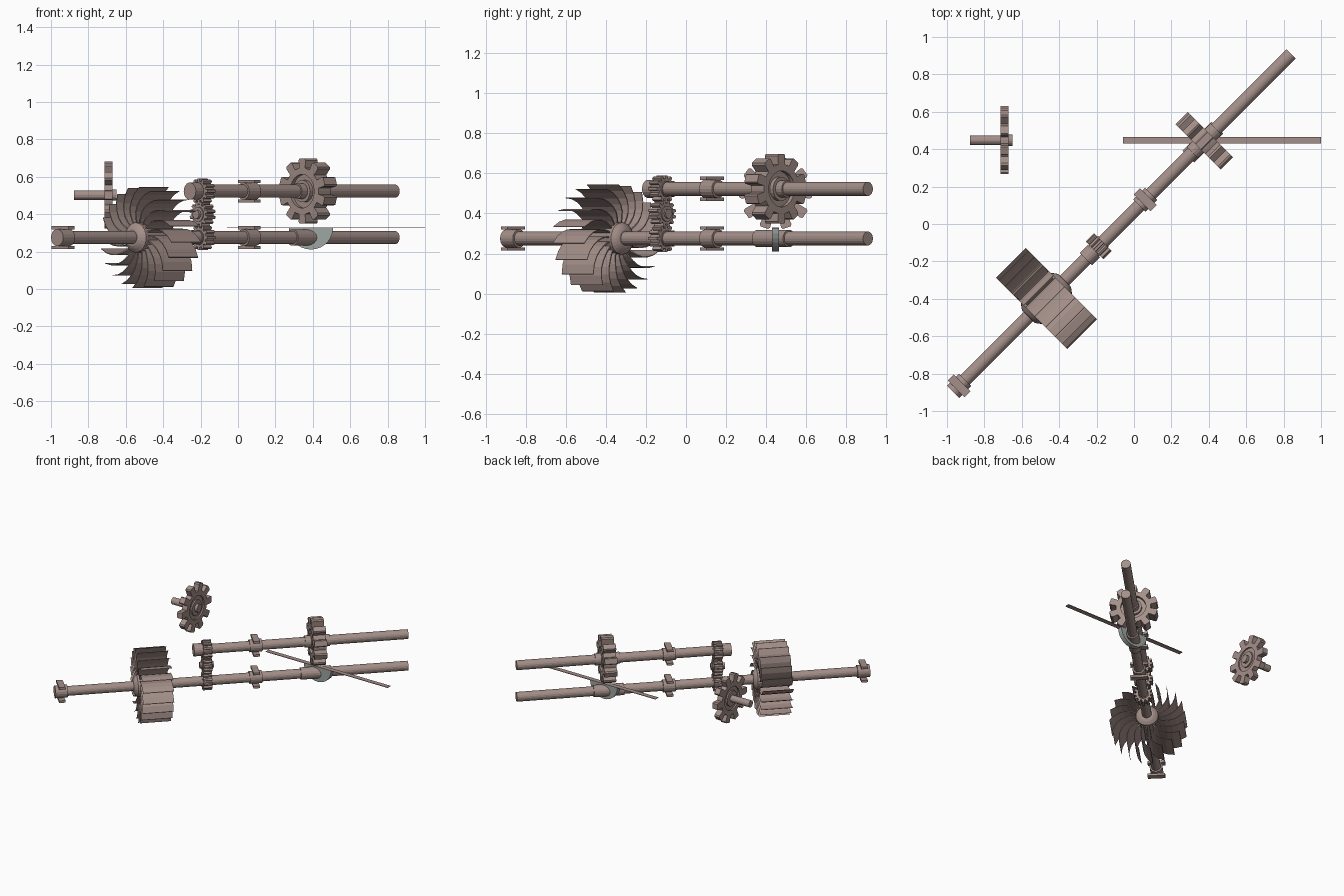
import bpy, bmesh, math
from mathutils import Matrix, Vector

if "Cube" in bpy.data.objects:
    bpy.data.objects.remove(bpy.data.objects["Cube"])

def material(name, col):
    m = bpy.data.materials.new(name)
    m.diffuse_color = (*col, 1)
    m.use_nodes = True
    m.node_tree.nodes["Principled BSDF"].inputs["Base Color"].default_value = m.diffuse_color
    return m

BROWN = material("dusty brown", (0.37, 0.275, 0.25))
GREY = material("cool grey", (0.34, 0.38, 0.37))

S = math.sqrt(0.5)
ZL, ZU = 0.275, 0.523

def frame(z):
    """Local x = along the diagonal shaft, y = across it, z = up."""
    return Matrix(((S, S, 0, -0.035), (S, -S, 0, 0.035), (0, 0, 1, z), (0, 0, 0, 1)))

LOW, MID, UP = frame(ZL), frame(0.399), frame(ZU)
SIDE = Matrix.Translation((0, 0.448, 0.502))     # axis along world x

def finish(bm, name, M, mat=BROWN):
    bm.transform(M)
    bmesh.ops.recalc_face_normals(bm, faces=bm.faces)
    me = bpy.data.meshes.new(name)
    bm.to_mesh(me)
    bm.free()
    me.materials.append(mat)
    ob = bpy.data.objects.new(name, me)
    bpy.context.collection.objects.link(ob)
    return ob

def lathe(name, M, profile, n=18, closed=False):
    """Spin (along, radius) points about local x."""
    bm = bmesh.new()
    rings = [[bm.verts.new((a, r * math.cos(2 * math.pi * k / n), r * math.sin(2 * math.pi * k / n)))
              for k in range(n)] for a, r in profile]
    pairs = list(zip(rings, rings[1:]))
    if closed:
        pairs.append((rings[-1], rings[0]))
    else:
        bm.faces.new(rings[0])
        bm.faces.new(rings[-1])
    for p, q in pairs:
        for k in range(n):
            j = (k + 1) % n
            bm.faces.new((p[k], p[j], q[j], q[k]))
    return finish(bm, name, M)

def rod(name, M, a0, a1, r, n=18):
    return lathe(name, M, [(a0, r), (a1, r)], n)

def box(name, M, lo, hi, mat=BROWN):
    bm = bmesh.new()
    bmesh.ops.create_cube(bm, size=1)
    for v in bm.verts:
        v.co = Vector([(l + h) / 2 + c * (h - l) for l, h, c in zip(lo, hi, v.co)])
    return finish(bm, name, M, mat)

def gear(name, M, a, width, teeth, bore, root, tip, phase=0):
    """Toothed ring with an open bore, centred at a along local x."""
    outline = []
    p = 2 * math.pi / teeth
    for t in range(teeth):
        for f, r in ((-0.5, root), (-0.29, root), (-0.25, tip * 0.95), (-0.18, tip),
                     (0.18, tip), (0.25, tip * 0.95), (0.29, root)):
            outline.append((phase + (t + f) * p, r))
    bm = bmesh.new()
    def ring(x, inner):
        return [bm.verts.new((x, (bore if inner else r) * math.cos(th), (bore if inner else r) * math.sin(th)))
                for th, r in outline]
    x0, x1 = a - width / 2, a + width / 2
    loops = [ring(x0, True), ring(x0, False), ring(x1, False), ring(x1, True)]
    n = len(outline)
    for p_, q_ in zip(loops, loops[1:] + loops[:1]):
        for k in range(n):
            j = (k + 1) % n
            bm.faces.new((p_[k], p_[j], q_[j], q_[k]))
    return finish(bm, name, M)

# shafts
rod("lower_shaft", LOW, -1.305, 1.237, 0.035)
rod("upper_shaft", UP, -0.30, 1.237, 0.035)
rod("upper_shaft_end_collar", UP, -0.315, -0.255, 0.046)
rod("middle_pinion_axle", MID, -0.27, -0.17, 0.024)

# bearings: collar between two flat plates
for name, M, a in (("end_bearing", LOW, -1.273), ("lower_bearing", LOW, 0.134), ("upper_bearing", UP, 0.134)):
    rod(name + "_collar", M, a - 0.045, a + 0.045, 0.046)
    for s, tag in ((1, "top"), (-1, "bottom")):
        z0, z1 = sorted((s * 0.044, s * 0.061))
        box(f"{name}_{tag}_plate", M, (a - 0.023, -0.063, z0), (a + 0.023, 0.063, z1))

# three meshing pinions
for name, M, ph in (("lower", LOW, 0), ("middle", MID, math.pi / 12), ("upper", UP, 0)):
    gear(name + "_pinion", M, -0.218, 0.062, 12, 0.02, 0.052, 0.068, ph)
    rod(name + "_pinion_hub", M, -0.255, -0.18, 0.04)

# large gears: toothed rim, thin web, hub
for name, M, a, w, tip, ph in (("upper_gear", UP, 0.58, 0.092, 0.175, math.pi / 2),
                               ("loose_gear", SIDE, -0.693, 0.044, 0.183, 0)):
    gear(name + "_rim", M, a, w, 10, 0.09, 0.125, tip, ph)
    rod(name + "_web", M, a - w * 0.25, a + w * 0.25, 0.095, 24)
    rod(name + "_hub", M, a - w * 0.5, a + w * 0.5, 0.06)
rod("upper_gear_collar", UP, 0.49, 0.67, 0.043)
rod("loose_gear_axle", SIDE, -0.878, -0.65, 0.026)
rod("loose_gear_boss", SIDE, -0.715, -0.65, 0.03)

# turbine wheel
lathe("turbine_hub", LOW, [(-0.75, 0.045), (-0.742, 0.06), (-0.725, 0.08),
                           (-0.50, 0.08), (-0.483, 0.06), (-0.475, 0.045)], 24)
bm = bmesh.new()
BLADES, STEPS = 20, 6
for b in range(BLADES):
    base = 2 * math.pi * (b + 0.3) / BLADES
    cols = []
    for i in range(STEPS + 1):
        t = i / STEPS
        r = 0.07 + 0.2 * t
        th = base - 0.5 * t ** 1.7
        half = 0.004 * (1 - 0.6 * t) / r
        flare = 0.004 + 0.108 * min(1, 0.85 + 0.4 * t)
        cols.append([bm.verts.new((-0.612 + sx * flare, r * math.cos(th + sy * half), r * math.sin(th + sy * half)))
                     for sx, sy in ((-1, -1), (1, -1), (1, 1), (-1, 1))])
    for p, q in zip(cols, cols[1:]):
        for k in range(4):
            j = (k + 1) % 4
            bm.faces.new((p[k], p[j], q[j], q[k]))
    bm.faces.new(cols[0])
    bm.faces.new(cols[-1])
finish(bm, "turbine_blades", LOW)

# flat strip lying over the lower shaft
I = Matrix.Identity(4)
box("long_strip", I, (-0.06, 0.43, 0.325), (1.0, 0.466, 0.329))

# grey half-round cradle under the strip
bm = bmesh.new()
sides = []
for y in (0.43, 0.466):
    sides.append([bm.verts.new((0.39 + 0.118 * math.cos(math.pi * (1 + k / 14)), y,
                                0.326 + 0.115 * math.sin(math.pi * (1 + k / 14)))) for k in range(15)])
for s in sides:
    bm.faces.new(s)
for k in range(15):
    j = (k + 1) % 15
    bm.faces.new((sides[0][k], sides[0][j], sides[1][j], sides[1][k]))
finish(bm, "half_round_cradle", I, GREY)
rod("cradle_collar", LOW, 0.46, 0.68, 0.044)
